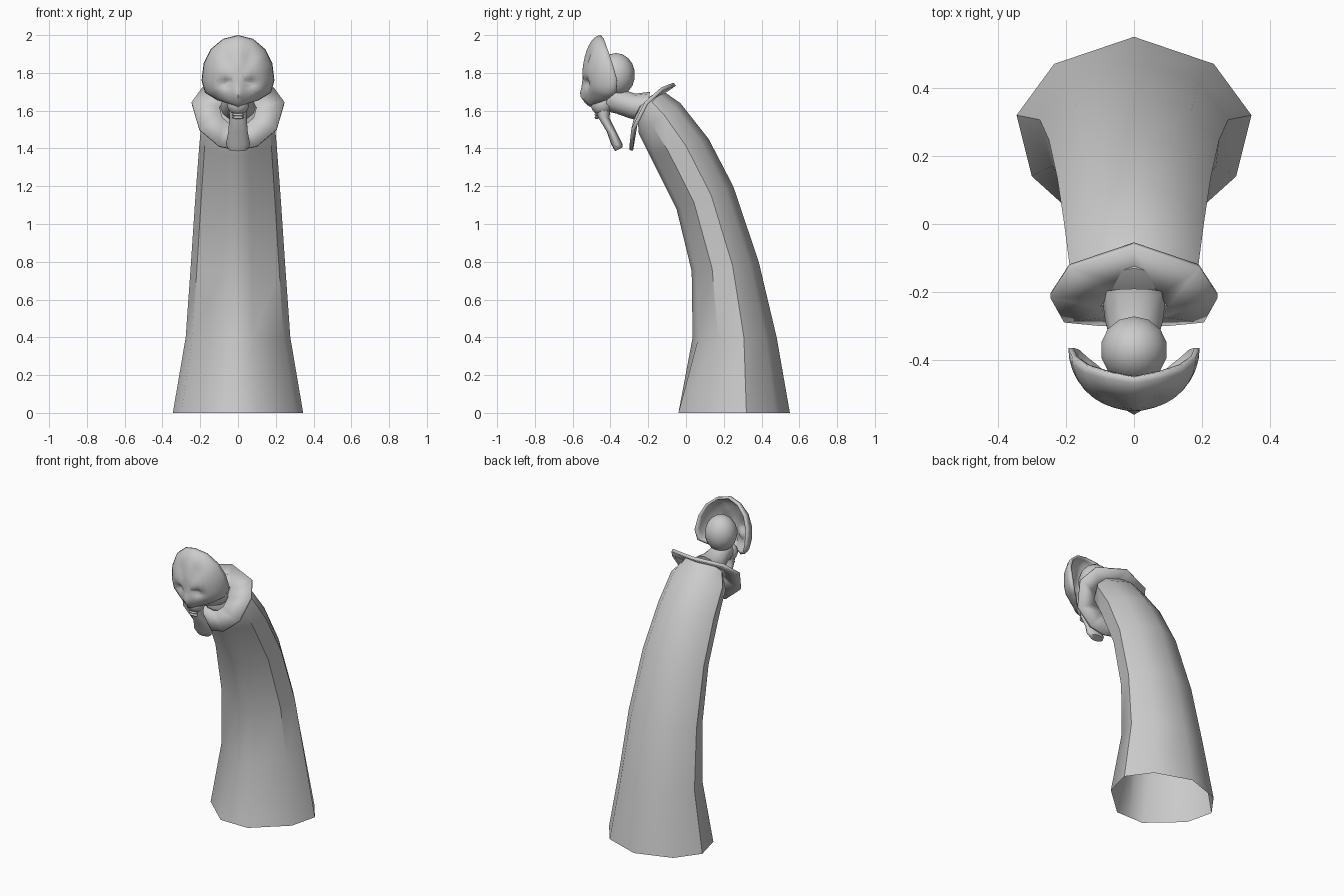
import bpy, bmesh, math
from mathutils import Vector

cube = bpy.data.objects.get("Cube")
if cube:
    bpy.data.objects.remove(cube, do_unlink=True)

grey = bpy.data.materials.new("plain grey")
grey.use_nodes = True
grey.diffuse_color = (0.6, 0.6, 0.6, 1)
grey.node_tree.nodes["Principled BSDF"].inputs["Base Color"].default_value = (0.6, 0.6, 0.6, 1)


def finish(name, bm, angle=60, thickness=0, offset=0):
    bmesh.ops.recalc_face_normals(bm, faces=bm.faces)
    mesh = bpy.data.meshes.new(name)
    bm.to_mesh(mesh)
    bm.free()
    mesh.materials.append(grey)
    obj = bpy.data.objects.new(name, mesh)
    bpy.context.collection.objects.link(obj)
    bpy.ops.object.select_all(action='DESELECT')
    obj.select_set(True)
    bpy.context.view_layer.objects.active = obj
    bpy.ops.object.shade_smooth_by_angle(angle=math.radians(angle))
    if thickness:
        mod = obj.modifiers.new("thickness", 'SOLIDIFY')
        mod.thickness = thickness
        mod.offset = offset
    return obj


def mirrored(half):
    """Close a half outline, whose ends lie on x = 0, into a full loop."""
    return half + [Vector((-p.x, p.y, p.z)) for p in half[-2:0:-1]]


def bridge(bm, loops, cap_first=False, cap_last=False):
    rows = [[bm.verts.new(p) for p in loop] for loop in loops]
    for a, b in zip(rows, rows[1:]):
        for i in range(len(a)):
            j = (i + 1) % len(a)
            bm.faces.new((a[i], a[j], b[j], b[i]))
    if cap_first:
        bm.faces.new(rows[0])
    if cap_last:
        bm.faces.new(rows[-1])


def section(ring, template):
    """Ring is front y, front z, back y, back z, half width."""
    fy, fz, by, bz, w = ring
    return mirrored([Vector((u * w, fy + v * (by - fy), fz + v * (bz - fz)))
                     for u, v in template])


round_half = [(math.sin(a), (1 - math.cos(a)) / 2)
              for a in (math.pi * i / 6 for i in range(7))]
round_half[0], round_half[-1] = (0, 0), (0, 1)


def limb(name, rings):
    bm = bmesh.new()
    bridge(bm, [section(r, round_half) for r in rings], True, True)
    return finish(name, bm)


def blob(name, centre, size):
    bm = bmesh.new()
    bmesh.ops.create_uvsphere(bm, u_segments=14, v_segments=9, radius=1)
    for v in bm.verts:
        v.co = Vector([c + s * k for c, s, k in zip(centre, size, v.co)])
    return finish(name, bm)


# Robe: open at the hem, with a slightly proud front panel
robe_rings = [
    (-0.04, 0, 0.55, 0, 0.345), (0.035, 0.4, 0.48, 0.4, 0.277),
    (0.03, 0.75, 0.385, 0.8, 0.25), (-0.05, 1.08, 0.25, 1.2, 0.225),
    (-0.19, 1.36, 0.12, 1.45, 0.205), (-0.25, 1.48, -0.03, 1.64, 0.19),
    (-0.255, 1.54, -0.13, 1.71, 0.14), (-0.25, 1.57, -0.2, 1.67, 0.09)]
loops = []
for i, ring in enumerate(robe_rings):
    seam = 0 if i == 0 else 0.07
    loops.append(section(ring, [(0, 0), (0.29, seam), (0.87, 0.305), (1, 0.61),
                                (0.68, 0.865), (0, 1)]))
bm = bmesh.new()
bridge(bm, loops, cap_last=True)
finish("robe", bm, 40)

# Collar: a faceted dish drooping at the front
outer = mirrored([Vector(p) for p in (
    (0, -0.06, 1.74), (0.19, -0.125, 1.715), (0.245, -0.21, 1.64),
    (0.205, -0.28, 1.5), (0.1, -0.29, 1.41), (0, -0.29, 1.39))])
centre = Vector((0, -0.255, 1.6))
inner = [p.lerp(centre, 0.6) for p in outer]
bm = bmesh.new()
bridge(bm, [outer, inner])
finish("collar", bm, 40, 0.02)

# Neck, cranium, jaw and chin beard
limb("neck", [(-0.22, 1.54, -0.19, 1.7, 0.095), (-0.3, 1.56, -0.27, 1.69, 0.085),
              (-0.37, 1.585, -0.345, 1.715, 0.065), (-0.43, 1.6, -0.4, 1.75, 0.06)])
blob("cranium", (0, -0.37, 1.79), (0.1, 0.1, 0.115))
blob("jaw", (0, -0.445, 1.635), (0.06, 0.06, 0.06))
limb("beard", [(-0.48, 1.64, -0.4, 1.62, 0.05), (-0.475, 1.58, -0.405, 1.56, 0.045),
               (-0.42, 1.49, -0.365, 1.48, 0.052), (-0.395, 1.42, -0.335, 1.42, 0.065),
               (-0.375, 1.385, -0.335, 1.405, 0.05)])
for name, z in (("upper_lip", 1.579), ("lower_lip", 1.564)):
    blob(name, (0, -0.472, z), (0.032, 0.012, 0.008))

# Mask: domed shell with a nose ridge, eye hollows and a brow crease
rim = mirrored([Vector(p) for p in (
    (0, -0.45, 2.0), (0.08, -0.435, 1.98), (0.145, -0.415, 1.925),
    (0.182, -0.39, 1.85), (0.193, -0.365, 1.76), (0.175, -0.37, 1.695),
    (0.11, -0.42, 1.655), (0.06, -0.47, 1.64), (0, -0.5, 1.62))])
tip = Vector((0, -0.55, 1.77))


def bump(x, z, cx, cz, sx, sz):
    return math.exp(-((x - cx) / sx) ** 2 - ((z - cz) / sz) ** 2)


def mask_point(p, t):
    s, c = math.sin(t * math.pi / 2), 1 - math.cos(t * math.pi / 2)
    x, z = p.x * s, tip.z + (p.z - tip.z) * s
    y = tip.y + (p.y - tip.y) * c
    y += 0.035 * bump(abs(x), z, 0.065, 1.745, 0.03, 0.025)
    y += 0.015 * bump(abs(x), z, 0.06, 1.88, 0.03, 0.05)
    y -= 0.02 * bump(x, z, 0, 1.68, 0.025, 0.04)
    return Vector((x, y, z))


# subdivide the outline so that the features show
fine = []
for a, b in zip(rim, rim[1:] + rim[:1]):
    fine += [a, a.lerp(b, 0.5)]
bm = bmesh.new()
bridge(bm, [[mask_point(p, i / 9) for p in fine] for i in range(9, 0, -1)], cap_last=True)
finish("mask", bm, 60, 0.015, -1)
